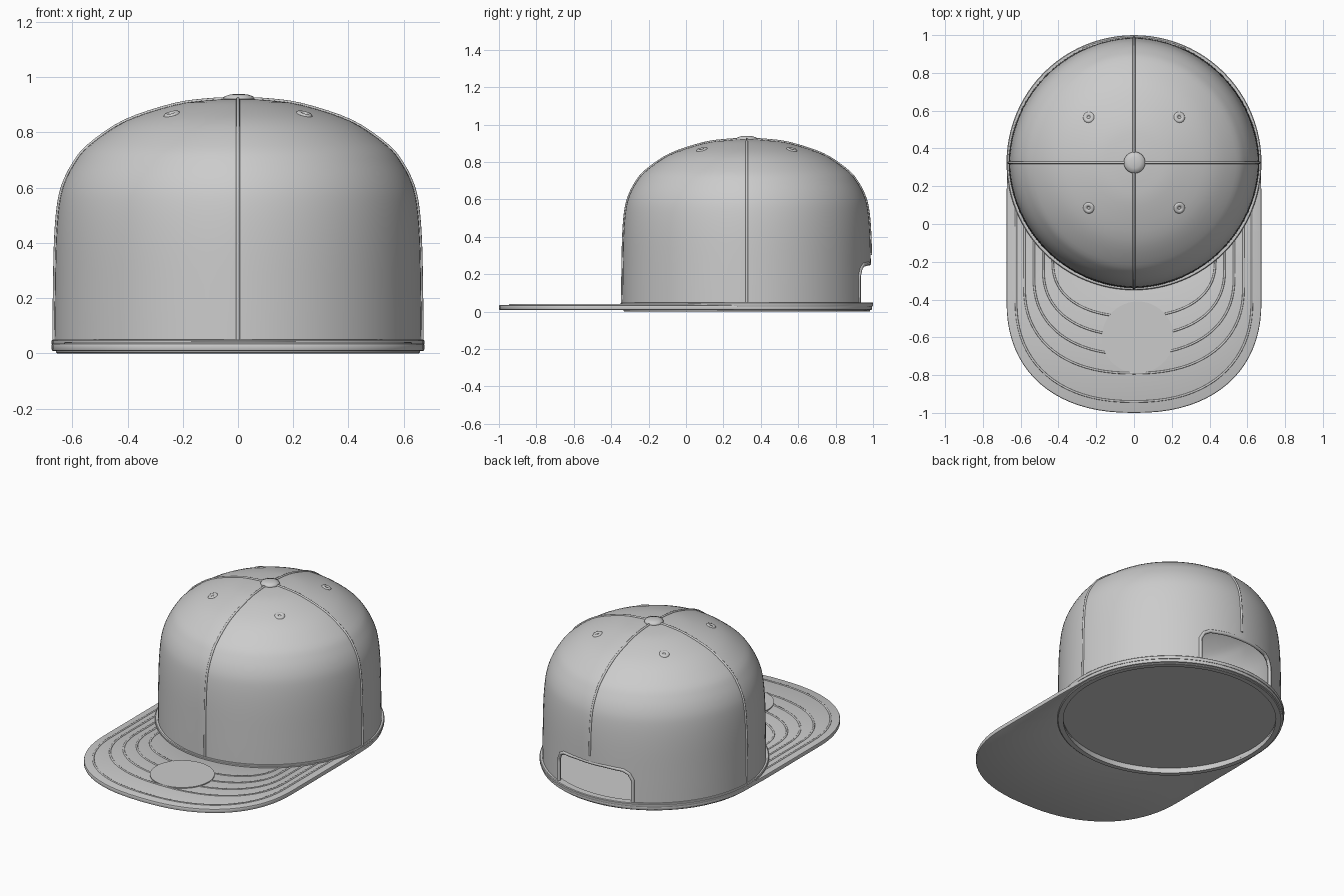
import bpy, bmesh
from math import sin, cos, pi, sqrt, atan2
from mathutils import Vector

if "Cube" in bpy.data.objects:
    bpy.data.objects.remove(bpy.data.objects["Cube"])

CY = 0.325  # crown centre in y


def finish(ob, angle=35):
    bpy.ops.object.select_all(action='DESELECT')
    ob.select_set(True)
    bpy.context.view_layer.objects.active = ob
    for m in list(ob.modifiers):
        bpy.ops.object.modifier_apply(modifier=m.name)
    bpy.ops.object.shade_smooth_by_angle(angle=angle * pi / 180)
    return ob


def mesh_object(name, verts, faces):
    me = bpy.data.meshes.new(name)
    me.from_pydata(verts, [], faces)
    bm = bmesh.new()
    bm.from_mesh(me)
    bmesh.ops.remove_doubles(bm, verts=bm.verts, dist=1e-5)
    bmesh.ops.recalc_face_normals(bm, faces=bm.faces)
    bm.to_mesh(me)
    bm.free()
    ob = bpy.data.objects.new(name, me)
    bpy.context.collection.objects.link(ob)
    return ob


def lathe(name, profile, n=96, closed=False, pinch=0.0, centre=(0, CY)):
    verts, faces = [], []
    k = len(profile)
    for i in range(n):
        a = 2 * pi * i / n
        s = 1 - pinch * abs(sin(2 * a))
        verts += [(centre[0] + r * s * cos(a), centre[1] + r * s * sin(a), z) for r, z in profile]
    for i in range(n):
        j = (i + 1) % n
        for p in range(k if closed else k - 1):
            q = (p + 1) % k
            faces.append((i * k + p, j * k + p, j * k + q, i * k + q))
    return mesh_object(name, verts, faces)


def tube(name, pts, radius, cyclic=False):
    cu = bpy.data.curves.new(name, 'CURVE')
    cu.dimensions = '3D'
    cu.bevel_depth = radius
    cu.bevel_resolution = 2
    cu.use_fill_caps = True
    sp = cu.splines.new('POLY')
    sp.points.add(len(pts) - 1)
    for p, co in zip(sp.points, pts):
        p.co = (*co, 1)
    sp.use_cyclic_u = cyclic
    tmp = bpy.data.objects.new(name + "_path", cu)
    bpy.context.collection.objects.link(tmp)
    dg = bpy.context.evaluated_depsgraph_get()
    me = bpy.data.meshes.new_from_object(tmp.evaluated_get(dg))
    bpy.data.objects.remove(tmp)
    ob = bpy.data.objects.new(name, me)
    bpy.context.collection.objects.link(ob)
    return finish(ob, 60)


def smooth_path(pts, steps=4):
    pts = [Vector(p) for p in pts]
    ext = [2 * pts[0] - pts[1]] + pts + [2 * pts[-1] - pts[-2]]
    out = []
    for a, b, c, d in zip(ext, ext[1:], ext[2:], ext[3:]):
        for i in range(steps):
            t = i / steps
            out.append(0.5 * (2 * b + (c - a) * t + (2 * a - 5 * b + 4 * c - d) * t * t
                              + (3 * b - a - 3 * c + d) * t ** 3))
    return out + [pts[-1]]


def visor_arc(w, yc, yf, n=40, e=2.3):
    # front half of a rounded superellipse, right side to left side
    out = []
    for i in range(n + 1):
        c, s = cos(pi * i / n), sin(pi * i / n)
        out.append((w * (abs(c) ** (2 / e)) * (1 if c > 0 else -1),
                    yc - (yc - yf) * max(s, 0) ** (2 / e)))
    return out


# Crown shell, four panels pinched slightly toward the seams
profile = smooth_path([(.666, .03), (.664, .2), (.66, .4), (.65, .53), (.632, .61), (.595, .685),
                       (.54, .752), (.41, .84), (.23, .9), (.1, .918), (0, .922)])
crown = lathe("crown", profile, pinch=.012)
m = crown.modifiers.new("thickness", 'SOLIDIFY')
m.thickness, m.offset = .02, -1

# Rear opening
half = [(.265, .045), (.265, .19), (.245, .23), (.21, .25), (.1, .258)]
arch = half + [(-x, z) for x, z in reversed(half)]
n = len(arch)
cutter = mesh_object("opening_cutter", [(x, y, z) for y in (.6, 1.2) for x, z in arch],
                     [tuple(range(n)), tuple(range(n, 2 * n))]
                     + [(i, (i + 1) % n, n + (i + 1) % n, n + i) for i in range(n)])
cutter.hide_render = True
m = crown.modifiers.new("opening", 'BOOLEAN')
m.operation, m.object, m.solver = 'DIFFERENCE', cutter, 'EXACT'
finish(crown)
bpy.data.objects.remove(cutter)

# Raised edge around the opening
edge = []
for (x0, z0), (x1, z1) in zip(arch, arch[1:]):
    for i in range(6):
        x, z = x0 + (x1 - x0) * i / 6, z0 + (z1 - z0) * i / 6
        edge.append((x, CY + sqrt(.655 ** 2 - x * x), z))
edge.append((-.265, edge[0][1], .045))
tube("opening_edge", edge, .011)

# Panel seams (the back one stops above the opening)
for i, name in enumerate(("right", "back", "left", "front")):
    a = i * pi / 2
    path = [(r * cos(a), CY + r * sin(a), z) for r, z in profile if name != "back" or z > .26]
    tube(name + "_seam", path, .007)

# Top button
finish(lathe("top_button", [(0, .905), (.05, .91), (.057, .921), (.052, .931), (.03, .938), (0, .94)],
             32, centre=(.003, CY)), 60)

# Eyelets
for sx in (-1, 1):
    for sy in (-1, 1):
        ring = [(.019 + .011 * cos(t * pi / 4), .007 * sin(t * pi / 4)) for t in range(8)]
        ob = lathe("eyelet", ring, 24, closed=True, centre=(0, 0))
        ob.location = (.24 * sx, CY + .24 * sy, .866)
        ob.rotation_euler = Vector((.25 * sx, .25 * sy, 1)).to_track_quat('Z', 'Y').to_euler()
        finish(ob, 60)

# Visor plate, continued as a ring under the crown
outer = visor_arc(.675, -.4, -1)
outer += [(-.675, -.4 + .18 * i) for i in range(1, 4)]
outer += [(.67 * cos(pi - pi * i / 40), CY + .67 * sin(pi * i / 40)) for i in range(41)]
outer += [(.675, .14 - .18 * i) for i in range(3)]
inner = []
for x, y in outer:
    a = atan2(y - CY, x)
    inner.append((.628 * cos(a), CY + .628 * sin(a)))
n = len(outer)
loops = [(outer, .008), (outer, .036), (inner, .036), (inner, .008)]
verts = [(x, y, z) for lp, z in loops for x, y in lp]
faces = [(k * n + i, k * n + (i + 1) % n, (k + 1) % 4 * n + (i + 1) % n, (k + 1) % 4 * n + i)
         for k in range(4) for i in range(n)]
visor = mesh_object("visor", verts, faces)
m = visor.modifiers.new("soft_edge", 'BEVEL')
m.width, m.segments, m.limit_method = .007, 2, 'ANGLE'
finish(visor)

# Stitch rows on the visor
for w, yc, yf in [(.43, -.2, -.49), (.48, -.24, -.59), (.53, -.28, -.69),
                  (.58, -.33, -.79), (.625, -.4, -.94)]:
    y0 = CY - sqrt(.66 ** 2 - w * w)
    arc = visor_arc(w, yc, yf)
    if y0 > yc + .02:
        arc = [(w, y0)] + arc + [(-w, y0)]
    tube("visor_stitching", [(x, y, .035) for x, y in arc], .006)

# Flat round sticker on the visor
finish(lathe("visor_sticker", [(0, .03), (.19, .03), (.19, .042), (0, .042)], 48, centre=(.02, -.6)))

# Base band, lower lip and inner floor
finish(lathe("base_band", [(.63, .028), (.673, .028), (.675, .032), (.675, .046), (.671, .05), (.63, .05)],
             closed=True))
finish(lathe("lower_lip", [(.625, 0), (.655, 0), (.66, .004), (.66, .02), (.625, .02)], closed=True))
finish(lathe("inner_floor", [(0, .036), (.64, .036), (.64, .044), (0, .044)]))
